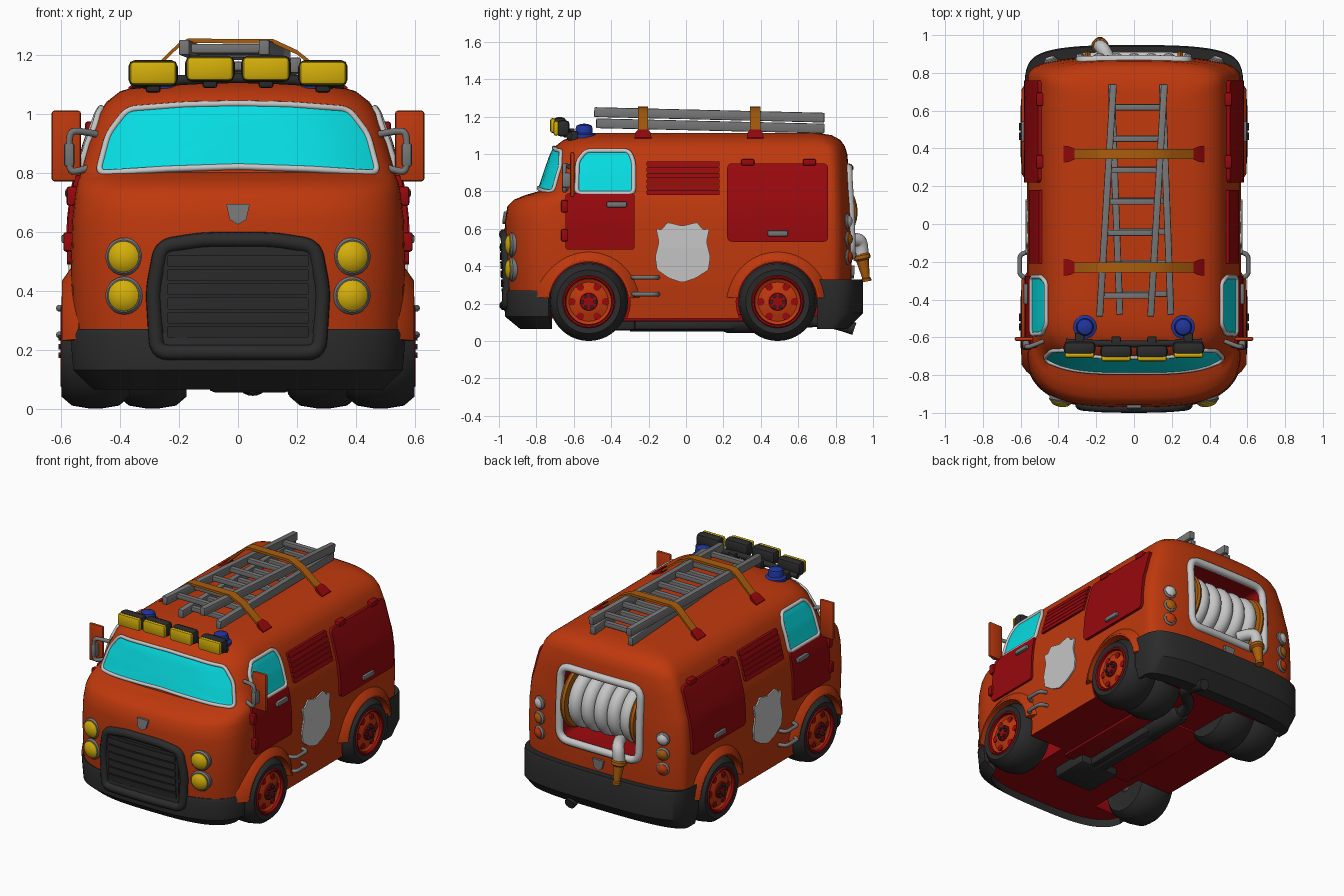
import bpy, bmesh, math
from mathutils import Vector

if "Cube" in bpy.data.objects:
    bpy.data.objects.remove(bpy.data.objects["Cube"])

COL = dict(orange=(.52, .04, .004), red=(.31, .0025, .004), black=(.024, .024, .024), grey=(.18, .18, .18),
           light_grey=(.56, .56, .56), yellow=(.66, .43, .003), cyan=(.002, .72, .76),
           brown=(.4, .11, .004), blue=(.015, .035, .33))
M = {}
for k, c in COL.items():
    M[k] = bpy.data.materials.new(k)
    M[k].diffuse_color = (*c, 1)

# ---------- helpers ----------
def finish(name, bm, mat, angle=35):
    bmesh.ops.recalc_face_normals(bm, faces=bm.faces)
    me = bpy.data.meshes.new(name)
    bm.to_mesh(me); bm.free()
    me.materials.append(M[mat])
    me.shade_smooth()
    me.set_sharp_from_angle(angle=math.radians(angle))
    ob = bpy.data.objects.new(name, me)
    bpy.context.collection.objects.link(ob)
    return ob

def skin(name, rows, mat, angle=35):
    """Closed cross-sections joined into a capped solid."""
    bm = bmesh.new()
    R = [[bm.verts.new(p) for p in r] for r in rows]
    n = len(R[0])
    for a, b in zip(R, R[1:]):
        for i in range(n):
            bm.faces.new((a[i], a[(i + 1) % n], b[(i + 1) % n], b[i]))
    bm.faces.new(R[0]); bm.faces.new(R[-1])
    return finish(name, bm, mat, angle)

def lathe(name, prof, loc, axis, mat, seg=32):
    q = Vector(axis).to_track_quat('Z', 'Y')
    ang = [2 * math.pi * i / seg for i in range(seg)]
    return skin(name, [[Vector(loc) + q @ Vector((r * math.cos(t), r * math.sin(t), h)) for t in ang]
                       for r, h in prof], mat)

def box(name, loc, size, mat, bev=.008):
    bm = bmesh.new()
    bmesh.ops.create_cube(bm, size=1)
    for v in bm.verts:
        v.co = Vector([c * s for c, s in zip(v.co, size)]) + Vector(loc)
    bmesh.ops.bevel(bm, geom=bm.edges[:], offset=bev, segments=2, affect='EDGES', profile=.5)
    return finish(name, bm, mat)

def beam(name, p, q, w, h, mat):
    p, q = Vector(p), Vector(q)
    ob = box(name, (0, 0, 0), (w, (q - p).length, h), mat, min(w, h) * .15)
    ob.matrix_world = (q - p).to_track_quat('Y', 'Z').to_matrix().to_4x4()
    ob.location = (p + q) / 2
    return ob

def tube(name, pts, r, mat, cyclic=False):
    cu = bpy.data.curves.new(name, 'CURVE')
    cu.dimensions = '3D'; cu.bevel_depth = r; cu.bevel_resolution = 3; cu.use_fill_caps = True
    sp = cu.splines.new('POLY' if cyclic else 'NURBS')
    sp.points.add(len(pts) - 1)
    for a, p in zip(sp.points, pts):
        a.co = (*p, 1)
    sp.use_cyclic_u = cyclic
    if not cyclic:
        sp.order_u = 3; sp.use_endpoint_u = True
    cu.materials.append(M[mat])
    ob = bpy.data.objects.new(name, cu)
    bpy.context.collection.objects.link(ob)
    bpy.ops.object.select_all(action='DESELECT')
    ob.select_set(True); bpy.context.view_layer.objects.active = ob
    bpy.ops.object.convert(target='MESH')

def rpoly(pts, r, k=5):
    """Polygon with rounded corners and subdivided edges."""
    P = [Vector(p) for p in pts]; arcs = []
    for i, p in enumerate(P):
        a = p + (P[i - 1] - p).normalized() * r
        b = p + (P[(i + 1) % len(P)] - p).normalized() * r
        arcs.append([a.lerp(p, t / k).lerp(p.lerp(b, t / k), t / k) for t in range(k + 1)])
    out = []
    for i, arc in enumerate(arcs):
        nxt = arcs[(i + 1) % len(arcs)][0]
        out += arc + [arc[-1].lerp(nxt, t / 6) for t in range(1, 6)]
    return out

def rect(a0, a1, b0, b1, r):
    return rpoly([(a0, b0), (a1, b0), (a1, b1), (a0, b1)], r)

def plate(name, outline, fmap, off, mat):
    """Thin plate following the body surface."""
    c = sum(outline, Vector((0, 0))) / len(outline)
    rings = [(1, -.012), (1, off), (.8, off), (.6, off), (.4, off), (.2, off), (.02, off)]
    return skin(name, [[fmap(*(c + (p - c) * s), o) for p in outline] for s, o in rings], mat)

# ---------- body surface: z, front y, back y, half width, front corner depth ----------
LV = [(.12, -.945, .865, .545, .33), (.3, -.965, .885, .563, .33), (.5, -.972, .887, .566, .33),
      (.64, -.968, .885, .562, .33), (.72, -.955, .882, .553, .33), (.755, -.92, .88, .547, .31),
      (.78, -.86, .878, .54, .28), (.8, -.79, .877, .534, .25), (.9, -.757, .872, .508, .24),
      (1.0, -.722, .862, .472, .24), (1.04, -.7, .85, .445, .25), (1.075, -.655, .825, .4, .26),
      (1.1, -.59, .78, .32, .26), (1.113, -.5, .7, .2, .2)]
N, DB = 3, .13

def level(z):
    z = min(max(z, LV[0][0]), LV[-1][0])
    for a, b in zip(LV, LV[1:]):
        if z <= b[0]:
            t = (z - a[0]) / (b[0] - a[0])
            return [p + (q - p) * t for p, q in zip(a, b)][1:]

def sup(q):
    return max(0, 1 - min(1, abs(q)) ** N) ** (1 / N)

def front(x, z, off=0):
    yf, yb, hw, d = level(z)
    return Vector((x, yf + d - d * sup(x / hw) - off, z))

def back(x, z, off=0):
    yf, yb, hw, d = level(z)
    return Vector((x, yb - DB + DB * sup(x / hw) + off, z))

def side(s):
    def f(y, z, off=0):
        yf, yb, hw, d = level(z)
        q = max(0, (yf + d - y) / d, (y - yb + DB) / DB)
        return Vector((s * (hw * sup(q) + off), y, z))
    return f

def arc(z, rear, n=36):
    yf, yb, hw, d = level(z); out = []
    for i in range(n + 1):
        t = math.pi * i / n
        c, s = math.cos(t), max(0, math.sin(t))
        x, k = math.copysign(abs(c) ** (2 / N), c) * hw, s ** (2 / N)
        out.append(Vector((-x, yb - DB + DB * k, z)) if rear else Vector((x, yf + d - d * k, z)))
    return out

body = skin("body", [arc(l[0], False) + arc(l[0], True) for l in LV], 'orange')
body.data.materials.append(M['red'])

# wheel wells and reel recess cut out of the body
WY, WZ = (-.52, .49), .21
cutters = [lathe("well_cutter", [(.222, -.25), (.222, .25)], (s * x, y, WZ), (1, 0, 0), 'orange')
           for s in (1, -1) for y, x in zip(WY, (.55, .45))]
cutters.append(box("recess_cutter", (0, .76, .69), (.55, .56, .44), 'orange', .03))
bpy.context.view_layer.objects.active = body
for c in cutters:
    c.hide_render = True
    c.data.materials.append(M['red'])
    for p in c.data.polygons:
        p.material_index = 1
    m = body.modifiers.new("cut", 'BOOLEAN')
    m.object = c; m.operation = 'DIFFERENCE'; m.solver = 'EXACT'
    bpy.ops.object.modifier_apply(modifier=m.name)
    bpy.data.objects.remove(c)
for p in body.data.polygons:
    if p.normal.z < -.8 and p.center.z < .13:
        p.material_index = 1
body.data.shade_smooth()
body.data.set_sharp_from_angle(angle=math.radians(48))

# bumpers
def bumper(name, path, sec, ox, oy):
    rows = []
    for i, p in enumerate(path):
        t = path[min(i + 1, len(path) - 1)] - path[max(i - 1, 0)]
        n = Vector((-t.y, t.x, 0)).normalized()
        if n.dot(p) < 0:
            n = -n
        rows.append([Vector((p.x + n.x * o * ox, p.y + n.y * o * oy, z)) for o, z in sec])
    skin(name, rows, 'black')
bumper("front_bumper", [p for p in arc(.25, False) if p.y < -.72],
       [(-3, .255), (.6, .27), (1, .25), (.4, .13), (-4, .065)], .016, .018)
rear = arc(.25, True)
bumper("rear_bumper", [Vector((rear[0].x, .7, 0))] + rear + [Vector((rear[-1].x, .7, 0))],
       [(-1, .31), (.9, .33), (1, .31), (1, .15), (-.2, .065), (-1.5, .07)], .02, .068)

# windshield
ws = rpoly([(-.475, .797), (-.24, .812), (0, .82), (.24, .812), (.475, .797), (.44, .93), (.375, 1.015),
            (.18, 1.03), (0, 1.034), (-.18, 1.03), (-.375, 1.015), (-.44, .93)], .03)
plate("windshield", ws, front, .006, 'cyan')
tube("windshield_frame", [front(*p, .003) for p in ws], .011, 'light_grey', True)

# grille
gr = rpoly([(-.275, .19), (.275, .19), (.288, .4), (.26, .55), (.12, .572), (-.12, .572), (-.26, .55), (-.288, .4)], .04)
plate("grille_back", gr, front, .012, 'black')
tube("grille_frame", [front(p.x, p.y, .004 + .016 * max(0, (.3 - p.y) / .11)) for p in gr], .026, 'black', True)
plate("grille_inset", rect(-.255, .255, .228, .535, .03), front, .016, 'black')
for i in range(6):
    plate("grille_slat", rect(-.24, .24, .24 + i * .048, .28 + i * .048, .008), front, .024, 'black')

# badges: plain shields on nose and tail
for f, z in ((front, .66), (back, .37)):
    plate("badge", rpoly([(-.04, z + .033), (.04, z + .033), (.028, z - .02), (0, z - .037), (-.028, z - .02)], .006),
          f, .014, 'grey')

for s in (1, -1):
    S = side(s)
    # headlights
    for z in (.515, .383):
        loc = (s * .383, -.915, z)
        lathe("headlight_ring", [(.064, -.02), (.064, .02), (.056, .03), (.045, .03)], loc, (s * .15, -1, 0), 'grey')
        lathe("headlight", [(.052, 0), (.052, .035), (.04, .045), (.02, .052), (.002, .054)], loc, (s * .15, -1, 0), 'yellow')
    # tail lights
    for z, c in ((.64, 'light_grey'), (.545, 'brown'), (.45, 'orange')):
        loc = back(s * .435, z, -.014)
        lathe("tail_light_ring", [(.042, 0), (.042, .018), (.03, .028)], loc, (s * .3, 1, 0), 'grey', 20)
        lathe("tail_light", [(.032, 0), (.032, .03), (.018, .04), (.002, .042)], loc, (s * .3, 1, 0), c, 20)
    # cab door and window
    plate("cab_door", rect(-.645, -.275, .488, .79, .02), S, .014, 'red')
    win = rpoly([(-.585, .79), (-.28, .79), (-.28, .96), (-.305, 1.017), (-.535, 1.017), (-.58, .96)], .025)
    plate("side_window", win, S, .006, 'cyan')
    tube("side_window_frame", [S(*p, .004) for p in win], .012, 'light_grey', True)
    # locker, vent and shield
    plate("locker_door", rect(.22, .76, .53, .95, .03), S, .018, 'red')
    for i in range(6):
        plate("vent_slat", rect(-.21, .18, .78 + i * .0305, .807 + i * .0305, .006), S, .016, 'red')
    plate("shield_plate", rpoly([(-.16, .6), (-.13, .595), (-.1, .635), (-.02, .615), (.06, .635), (.09, .595), (.125, .6),
                                 (.11, .53), (.13, .45), (.12, .38), (.05, .335), (-.02, .312), (-.09, .335),
                                 (-.155, .38), (-.165, .45), (-.145, .53)], .012, 3), S, .009, 'light_grey')
    # handles and hinges
    for y, z in ((-.37, .73), (.49, .575)):
        box("handle", S(y, z, .022), (.025, .11, .03), 'grey')
    for y, z in ((-.65, .72), (-.65, .565)):
        box("door_hinge", S(y, z, .008), (.04, .035, .065), 'red')
    for y in (.33, .66):
        box("locker_hinge", S(y, .955, .01), (.04, .07, .035), 'red')
    # steps
    for z in (.34, .25):
        tube("step_rod", [(s * .55, -.285, z), (s * .605, -.285, z), (s * .605, -.22, z),
                          (s * .605, -.15, z), (s * .55, -.15, z)], .012, 'grey')
    # mirrors
    box("mirror", (s * .582, -.608, .89), (.1, .022, .24), 'orange', .01)
    tube("mirror_bracket", [(s * .48, -.62, .93), (s * .55, -.65, .945), (s * .572, -.65, .93), (s * .572, -.65, .87),
                            (s * .572, -.65, .81), (s * .55, -.65, .8), (s * .48, -.63, .825)], .012, 'grey')
    box("mirror_clamp", (s * .572, -.64, .86), (.035, .045, .08), 'grey')
    # wheels and arches
    for i, y in enumerate(WY):
        skin("wheel_arch", [[(s * x, y + r * math.cos(t), WZ + r * math.sin(t))
                             for r, x in ((.285, .54), (.262, .57), (.224, .596), (.213, .596), (.213, .46))]
                            for t in (math.radians(5 + 170 * j / 32) for j in range(33))], 'orange', 25)
        tyre = [(.12, -.11), (.17, -.115), (.2, -.08), (.21, -.02), (.21, .02), (.2, .08), (.17, .115), (.135, .11), (.13, .07)]
        lathe("tyre", tyre, (s * .483, y, WZ), (s, 0, 0), 'black', 40)
        if i:
            lathe("inner_tyre", tyre, (s * .29, y, WZ), (s, 0, 0), 'black', 40)
        X = (s * .483, y, WZ)
        lathe("rim_ring", [(.143, .06), (.143, .108), (.135, .118), (.126, .115), (.122, .06)], X, (s, 0, 0), 'red')
        lathe("rim", [(.126, .06), (.122, .1), (.105, .09), (.07, .1), (.055, .105), (.002, .105)], X, (s, 0, 0), 'orange')
        lathe("hub", [(.05, .08), (.05, .112), (.045, .116), (.002, .116)], X, (s, 0, 0), 'red')
        for j in range(6):
            t = math.pi * j / 3
            c, d = math.cos(t), math.sin(t)
            lathe("rim_hole", [(.02, .08), (.02, .1)], (s * .483, y + .09 * c, WZ + .09 * d), (s, 0, 0), 'red', 12)
            lathe("wheel_bolt", [(.011, .1), (.011, .126)], (s * .483, y + .034 * c, WZ + .034 * d), (s, 0, 0), 'black', 6)
    # beacons
    lathe("beacon_base", [(.062, 0), (.062, .02), (.05, .028)], (s * .26, -.545, 1.085), (0, 0, 1), 'blue', 24)
    lathe("beacon", [(.046, 0), (.046, .045), (.04, .062), (.02, .07), (.002, .072)], (s * .26, -.545, 1.09), (0, 0, 1), 'blue', 24)
    # roof lamps
    for x, z in ((.095, 1.152), (.288, 1.137)):
        yo = .018 * (x > .2)
        box("lamp_housing", (s * x, -.675 + yo, z), (.168, .07, .09), 'black', .024)
        box("lamp_lens", (s * x, -.712 + yo, z), (.158, .03, .08), 'yellow', .014)
        box("lamp_foot", (s * x, -.625 + yo, z - .04), (.05, .06, .05), 'black')
tube("lamp_bar", [(-.36, -.625, 1.1), (-.15, -.635, 1.12), (.15, -.635, 1.12), (.36, -.625, 1.1)], .018, 'black')

# two stacked ladders
for xb, xt, zb, zt, y0 in ((-.047, .026, 1.224, 1.194, -.49), (.06, .015, 1.164, 1.136, -.48)):
    P = lambda t, o: Vector((xb + (xt - xb) * t + o, y0 + (.74 - y0) * t, zb + (zt - zb) * t))
    for o in (-.135, .135):
        beam("ladder_rail", P(0, o), P(1, o), .036, .052, 'grey')
    for i in range(7):
        beam("ladder_rung", P(.09 + i * .135, -.13), P(.09 + i * .135, .13), .032, .03, 'grey')

# straps with anchors
for y in (-.23, .37):
    pts = [(-.345, y, 1.1), (-.2, y, 1.24), (-.17, y, 1.254), (.12, y, 1.252), (.2, y, 1.215), (.345, y, 1.1)]
    skin("strap", [[(x, y - .027, z - .015), (x, y + .027, z - .015), (x, y + .027, z), (x, y - .027, z)]
                   for x, y, z in pts], 'brown')
    for s in (1, -1):
        skin("strap_anchor", [[(s * x, y - w, z), (s * x, y + w, z), (s * x, y + w, 1.06), (s * x, y - w, 1.06)]
                              for x, w, z in ((.372, .045, 1.088), (.34, .04, 1.115), (.315, .028, 1.13))], 'red')

# hose reel in the rear recess
fr = rect(-.285, .285, .46, .925, .07)
tube("reel_frame", [back(*p, .002) for p in fr], .024, 'light_grey', True)
lathe("reel_drum", [(.13, -.24), (.13, .24)], (0, .72, .69), (1, 0, 0), 'light_grey')
for i in range(5):
    lathe("hose_coil", [(.135 + .05 * math.cos(t), .047 * math.sin(t))
                        for t in (math.pi * (j / 8 - .5) for j in range(9))], (-.184 + i * .092, .72, .69), (1, 0, 0), 'light_grey')
for s in (1, -1):
    lathe("reel_flange", [(.19, -.014), (.198, 0), (.19, .014)], (s * .245, .72, .69), (1, 0, 0), 'brown')
tube("hose_end", [(-.12, .84, .54), (-.15, .91, .55), (-.18, .945, .52), (-.18, .938, .45)], .036, 'light_grey')
lathe("hose_nozzle", [(.04, 0), (.046, .008), (.046, .026), (.034, .035), (.02, .13), (.027, .135), (.025, .15)],
      (-.18, .937, .465), (0, .2, -1), 'brown', 20)

# underside: axles, drive line, exhaust
for y in WY:
    lathe("axle", [(.03, -.42), (.03, .42)], (0, y, .19), (1, 0, 0), 'grey', 16)
box("chassis_frame", (0, 0, .125), (.5, .72, .04), 'red', .01)
box("gearbox", (.04, -.4, .1), (.28, .26, .09), 'black', .02)
box("drive_cover", (.05, -.05, .09), (.12, .62, .065), 'black', .02)
lathe("drive_pipe", [(.035, -.35), (.035, .45)], (.05, .05, .085), (0, 1, 0), 'black', 16)
lathe("muffler", [(.05, -.16), (.062, -.13), (.062, .13), (.05, .16)], (.05, .35, .105), (0, 1, 0), 'black', 24)
tube("tail_pipe", [(.05, .48, .1), (.05, .6, .1), (.2, .7, .11), (.2, .8, .1), (.2, .9, .065)], .035, 'black')

for m in bpy.data.materials:
    if m.users and not m.is_grease_pencil:
        m.use_nodes = True
        m.node_tree.nodes["Principled BSDF"].inputs["Base Color"].default_value = m.diffuse_color
